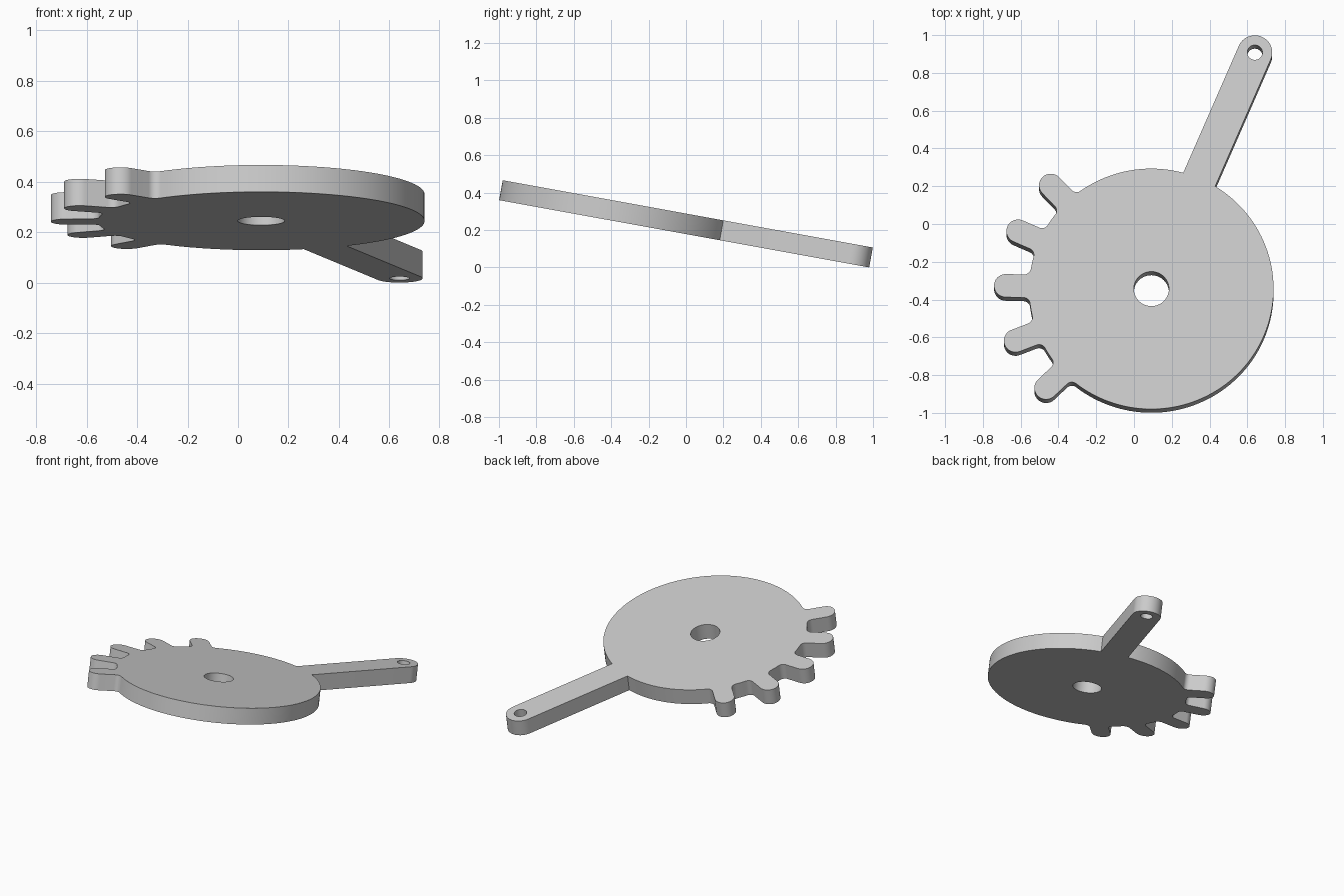
import bpy, bmesh
from math import sin, cos, pi, radians, sqrt, atan2, hypot

cube = bpy.data.objects.get("Cube")
if cube:
    bpy.data.objects.remove(cube)

DISC_R, THICK, TILT = 0.647, 0.108, radians(10.3)
TOOTH_HALF, TOOTH_REACH, FILLET = 0.062, 0.771, 0.036
ARM_HALF, ARM_LEN, ARM_ANGLE = 0.092, 1.385, radians(66.7)
TOOTH_ANGLES = [radians(133.7 + 22.5 * i) for i in range(5)]


def arc(cx, cy, r, a0, a1, n):
    return [(cx + r * cos(a0 + (a1 - a0) * i / n),
             cy + r * sin(a0 + (a1 - a0) * i / n)) for i in range(n + 1)]


def turn(points, a):
    return [(x * cos(a) - y * sin(a), x * sin(a) + y * cos(a)) for x, y in points]


def lobe(half, reach, angle, fillet=0):
    """Round-ended bar pointing outward, optionally filleted into the disc."""
    if fillet:
        cy = half + fillet
        cx = sqrt((DISC_R + fillet) ** 2 - cy ** 2)
        upper = arc(cx, cy, fillet, -pi / 2, -pi + atan2(cy, cx), 8)
    else:
        upper = [(sqrt(DISC_R ** 2 - half ** 2), half)]
    lower = [(x, -y) for x, y in reversed(upper)]
    tip = arc(reach, 0, half, -pi / 2, pi / 2, 24)
    return turn(lower + tip + upper, angle)


# Outer outline: arm, teeth, and the disc rim joining them
lobes = [lobe(ARM_HALF, ARM_LEN, ARM_ANGLE)]
lobes += [lobe(TOOTH_HALF, TOOTH_REACH, a, FILLET) for a in TOOTH_ANGLES]
outline = []
for i, part in enumerate(lobes):
    following = lobes[(i + 1) % len(lobes)]
    a0 = atan2(part[-1][1], part[-1][0])
    a1 = a0 + (atan2(following[0][1], following[0][0]) - a0) % (2 * pi)
    steps = max(4, int((a1 - a0) / radians(2.5)))
    outline += part + arc(0, 0, DISC_R, a0, a1, steps)[1:-1]

# Centre bore and arm pin hole
bore = arc(0, 0, 0.093, 0, 2 * pi, 48)[:-1]
pin_x, pin_y = turn([(ARM_LEN, 0)], ARM_ANGLE)[0]
pin_hole = arc(pin_x, pin_y, 0.04, 0, 2 * pi, 32)[:-1]

# Filled, extruded flat profile
profile = bpy.data.curves.new("gear_profile", "CURVE")
profile.dimensions = "2D"
profile.fill_mode = "BOTH"
profile.extrude = THICK / 2
for points in (outline, bore, pin_hole):
    spline = profile.splines.new("POLY")
    spline.points.add(len(points) - 1)
    for p, (x, y) in zip(spline.points, points):
        p.co = (x, y, 0, 1)
    spline.use_cyclic_u = True
helper = bpy.data.objects.new("profile_helper", profile)
bpy.context.scene.collection.objects.link(helper)
bpy.context.view_layer.update()
depsgraph = bpy.context.evaluated_depsgraph_get()
mesh = bpy.data.meshes.new_from_object(helper.evaluated_get(depsgraph))
bpy.data.objects.remove(helper)

# Weld the caps to the walls
bm = bmesh.new()
bm.from_mesh(mesh)
bmesh.ops.remove_doubles(bm, verts=bm.verts, dist=0.0002)
bmesh.ops.recalc_face_normals(bm, faces=bm.faces)
bm.to_mesh(mesh)
bm.free()

# Tilted plate
plate = bpy.data.objects.new("sector_gear_lever", mesh)
bpy.context.scene.collection.objects.link(plate)
plate.location = (0.092, -0.353, 0.297)
plate.rotation_euler = (-TILT, 0, 0)

grey = bpy.data.materials.new("light_grey")
grey.use_nodes = True
colour = (0.6, 0.6, 0.6, 1)
grey.diffuse_color = colour
grey.node_tree.nodes["Principled BSDF"].inputs["Base Color"].default_value = colour
mesh.materials.clear()
mesh.materials.append(grey)

bpy.ops.object.select_all(action="DESELECT")
plate.select_set(True)
bpy.context.view_layer.objects.active = plate
bpy.ops.object.shade_smooth_by_angle(angle=radians(30))
